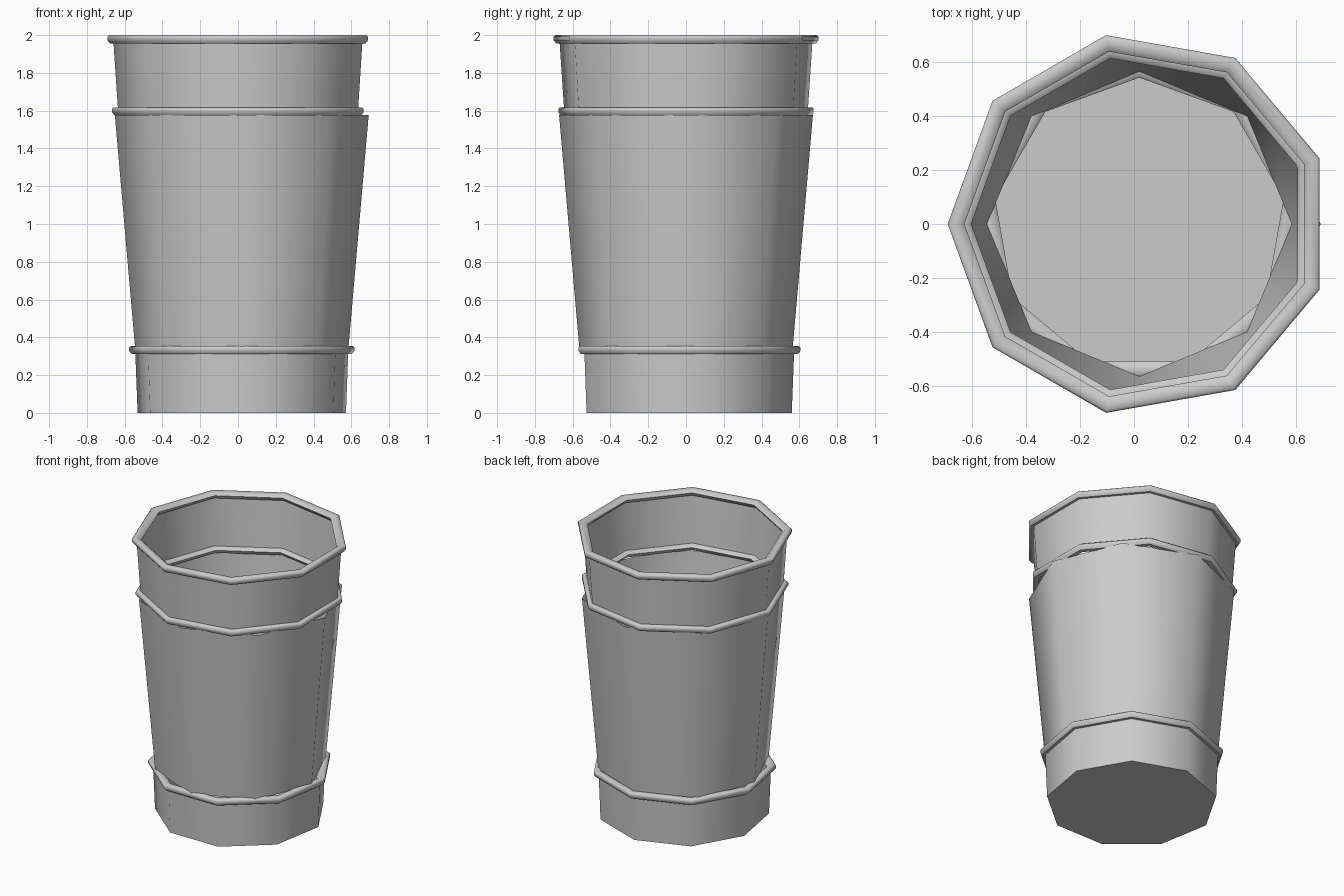
import bpy, bmesh, math

if "Cube" in bpy.data.objects:
    bpy.data.objects.remove(bpy.data.objects["Cube"])

CX = 0.02  # axis of the bin


def loft(name, profile, sides, start, closed=False, floor=False):
    """Spin a (radius, z) profile round the axis with a low side count."""
    bm = bmesh.new()
    rings = []
    for r, z in profile:
        ring = []
        for i in range(sides):
            a = math.radians(start) + math.tau * i / sides
            ring.append(bm.verts.new((CX + r * math.cos(a), r * math.sin(a), z)))
        rings.append(ring)
    pairs = list(zip(rings, rings[1:]))
    if closed:
        pairs.append((rings[-1], rings[0]))
    for lo, hi in pairs:
        for i in range(sides):
            j = (i + 1) % sides
            bm.faces.new((lo[i], lo[j], hi[j], hi[i]))
    if floor:
        bm.faces.new(rings[0][::-1])
    bmesh.ops.recalc_face_normals(bm, faces=bm.faces)
    mesh = bpy.data.meshes.new(name)
    bm.to_mesh(mesh)
    bm.free()
    ob = bpy.data.objects.new(name, mesh)
    bpy.context.collection.objects.link(ob)
    bpy.ops.object.select_all(action='DESELECT')
    ob.select_set(True)
    bpy.context.view_layer.objects.active = ob
    bpy.ops.object.shade_smooth_by_angle(angle=math.radians(48))
    return ob


def band(name, radius, z, start):
    """Nine-sided hoop with a small chamfered section."""
    section = [(0.031, -0.006), (0.031, 0.014), (0.022, 0.022), (-0.010, 0.022),
               (-0.031, 0.004), (-0.012, -0.022), (0.018, -0.022)]
    return loft(name, [(radius + dr, z + dz) for dr, dz in section], 9, start, closed=True)


# walls: nine-sided base and collar, eight-sided tapered body
loft("base_cup", [(0.56, 0), (0.573, 0.335)], 9, 90, floor=True)
loft("tapered_body", [(0.565, 0.345), (0.672, 1.578)], 8, 0)
loft("upper_collar", [(0.655, 1.60), (0.681, 1.985)], 9, 180)

# hoops
band("lower_band", 0.574, 0.333, 90)
band("upper_band", 0.655, 1.596, 180)
band("top_rim", 0.680, 1.978, 180)
